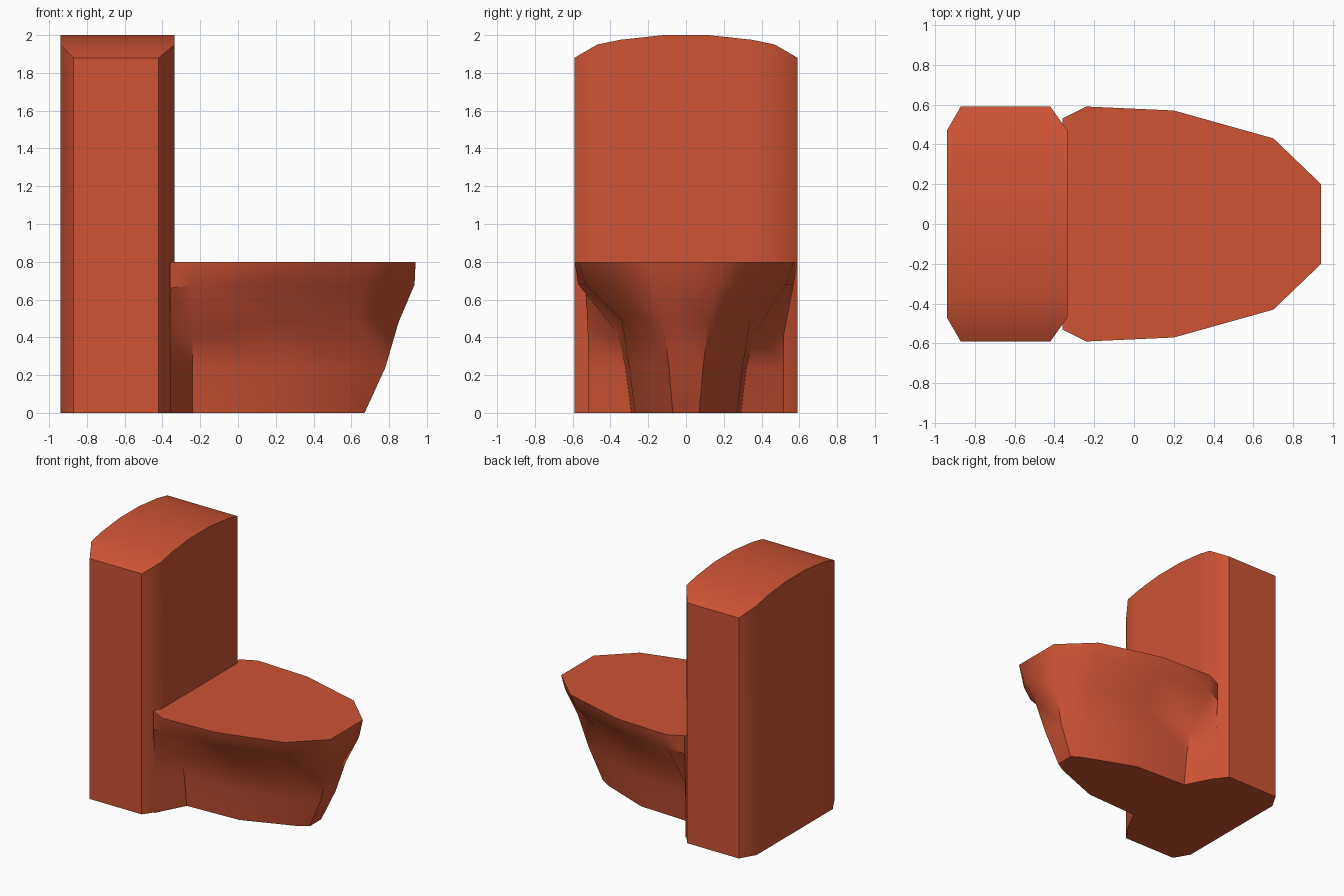
import bpy
import bmesh

cube = bpy.data.objects.get("Cube")
if cube:
    bpy.data.objects.remove(cube)

glaze = bpy.data.materials.new("terracotta_red")
glaze.use_nodes = True
color = (0.61, 0.087, 0.034, 1)
glaze.diffuse_color = color
glaze.node_tree.nodes["Principled BSDF"].inputs["Base Color"].default_value = color


def loft(name, rings, angle):
    """Skin closed rings of equal length and cap both ends."""
    bm = bmesh.new()
    rows = [[bm.verts.new(p) for p in ring] for ring in rings]
    for a, b in zip(rows, rows[1:]):
        for i in range(len(a)):
            j = (i + 1) % len(a)
            bm.faces.new((a[i], a[j], b[j], b[i]))
    bm.faces.new(rows[0])
    bm.faces.new(rows[-1])
    bmesh.ops.recalc_face_normals(bm, faces=bm.faces)
    mesh = bpy.data.meshes.new(name)
    bm.to_mesh(mesh)
    bm.free()
    mesh.materials.append(glaze)
    obj = bpy.data.objects.new(name, mesh)
    bpy.context.collection.objects.link(obj)
    bpy.ops.object.select_all(action='DESELECT')
    obj.select_set(True)
    bpy.context.view_layer.objects.active = obj
    bpy.ops.object.shade_smooth_by_angle(angle=angle)
    return obj


# Tall tank: slices across its width (y, back x, front x, top z)
half = [(0.59, -0.87, -0.42, 1.88), (0.47, -0.94, -0.335, 1.95),
        (0.35, -0.94, -0.335, 1.975), (0.12, -0.94, -0.335, 2.0)]
slices = half + [(-y, b, f, z) for y, b, f, z in reversed(half)]
loft("tank", [[(b, y, 0), (f, y, 0), (f, y, z), (b, y, z)]
              for y, b, f, z in slices], 0.75)

# Bowl and foot: half outlines from the floor up to the seat (x, y, z)
levels = [
    [(-0.36, 0.52, 0), (-0.24, 0.29, 0), (0.2, 0.27, 0), (0.59, 0.12, 0), (0.67, 0.07, 0)],
    [(-0.36, 0.52, 0.24), (-0.24, 0.32, 0.24), (0.2, 0.3, 0.24), (0.6, 0.18, 0.24), (0.78, 0.09, 0.24)],
    [(-0.36, 0.52, 0.42), (-0.24, 0.36, 0.42), (0.2, 0.34, 0.49), (0.62, 0.25, 0.52), (0.85, 0.12, 0.48)],
    [(-0.36, 0.53, 0.66), (-0.24, 0.57, 0.68), (0.2, 0.53, 0.68), (0.68, 0.38, 0.68), (0.935, 0.16, 0.68)],
    [(-0.36, 0.53, 0.8), (-0.24, 0.59, 0.8), (0.2, 0.57, 0.8), (0.7, 0.43, 0.8), (0.94, 0.2, 0.8)],
]
loft("bowl", [ring + [(x, -y, z) for x, y, z in reversed(ring)]
              for ring in levels], 0.9)
